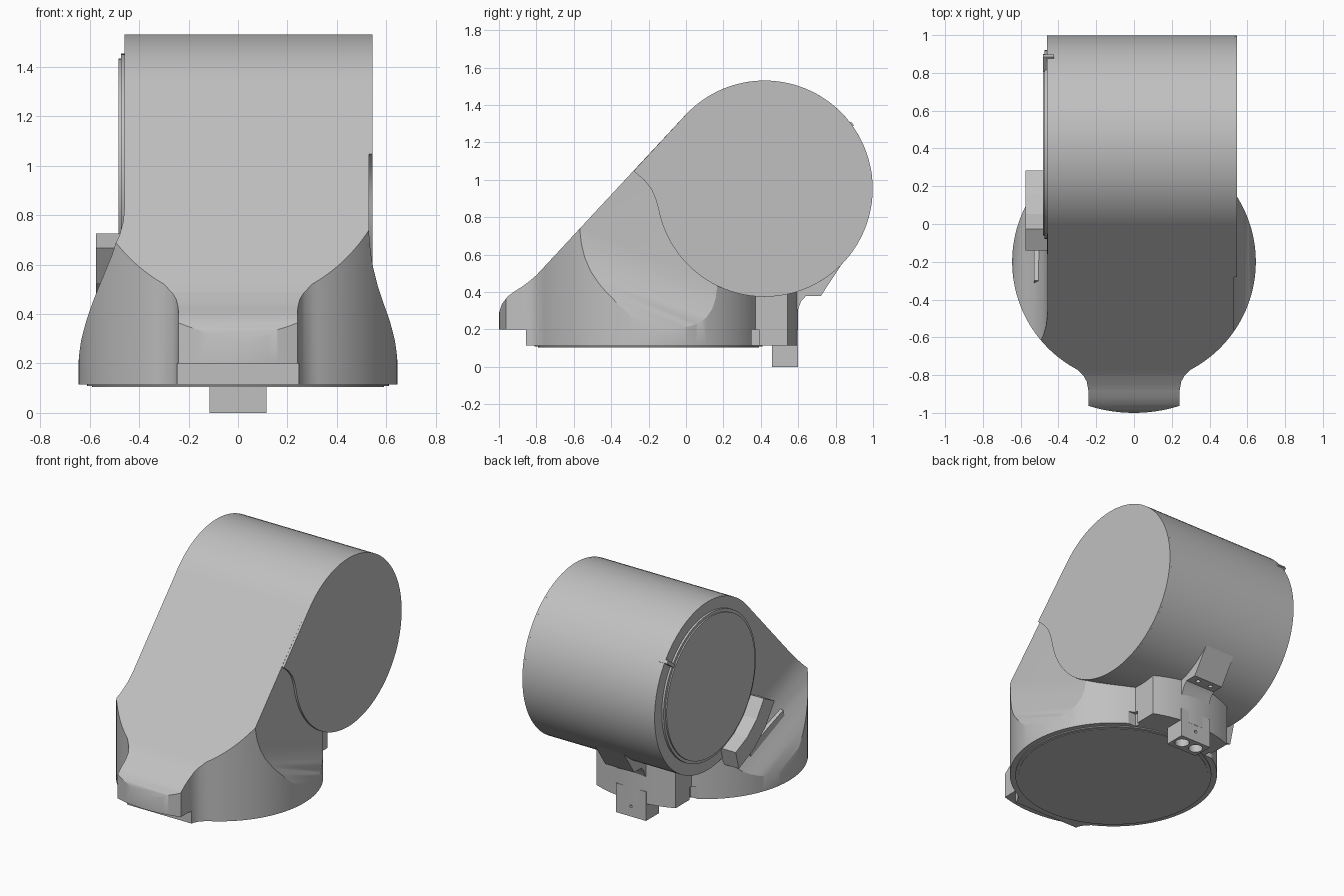
import bpy, bmesh
from math import sin, cos, pi, radians, sqrt, asin
from mathutils import Vector

old = bpy.data.objects.get("Cube")
if old:
    bpy.data.objects.remove(old)

grey = bpy.data.materials.new("plain_grey")
grey.use_nodes = True
grey.diffuse_color = (0.53, 0.53, 0.53, 1)
grey.node_tree.nodes["Principled BSDF"].inputs["Base Color"].default_value = (0.53, 0.53, 0.53, 1)

X, Y, Z = Vector((1, 0, 0)), Vector((0, 1, 0)), Vector((0, 0, 1))
DRUM_Y, DRUM_Z, DRUM_R = 0.42, 0.953, 0.578
BASE_Y, BASE_R, TAB_R = -0.2, 0.645, 0.8


def prism(name, pts, origin, u, v, depth):
    """Extrude the outline pts, drawn on the u and v axes, along depth."""
    bm = bmesh.new()
    face = bm.faces.new([bm.verts.new(origin + u * a + v * b) for a, b in pts])
    new = bmesh.ops.extrude_face_region(bm, geom=[face])["geom"]
    bmesh.ops.translate(bm, vec=depth, verts=[g for g in new if isinstance(g, bmesh.types.BMVert)])
    bmesh.ops.recalc_face_normals(bm, faces=bm.faces[:])
    mesh = bpy.data.meshes.new(name)
    bm.to_mesh(mesh)
    bm.free()
    mesh.materials.append(grey)
    ob = bpy.data.objects.new(name, mesh)
    bpy.context.collection.objects.link(ob)
    return ob


def side(name, pts, x0, x1):
    return prism(name, pts, X * x0, Y, Z, X * (x1 - x0))


def plan(name, pts, z0, z1):
    return prism(name, pts, Z * z0, X, Y, Z * (z1 - z0))


def box(name, x0, x1, y0, y1, z0, z1):
    return plan(name, [(x0, y0), (x1, y0), (x1, y1), (x0, y1)], z0, z1)


def arc(cx, cy, r, a0, a1, n):
    angles = [radians(a0 + (a1 - a0) * i / n) for i in range(n + 1)]
    return [(cx + r * cos(a), cy + r * sin(a)) for a in angles]


def circle(cx, cy, r, n=96):
    return arc(cx, cy, r, 0, 360, n)[:-1]


def boolean(target, tool, operation="DIFFERENCE"):
    mod = target.modifiers.new(operation.lower(), "BOOLEAN")
    mod.operation, mod.solver, mod.object = operation, "EXACT", tool
    bpy.context.view_layer.objects.active = target
    bpy.ops.object.modifier_apply(modifier=mod.name)
    bpy.data.objects.remove(tool)


def smooth(*objects):
    bpy.ops.object.select_all(action="DESELECT")
    for ob in objects:
        ob.select_set(True)
    bpy.context.view_layer.objects.active = objects[0]
    bpy.ops.object.shade_smooth_by_angle(angle=radians(28))


# Housing: round base with a front nub and a rear block
nub = asin(0.24 / TAB_R) * 180 / pi
block = asin(0.3 / TAB_R) * 180 / pi
fillet = [(0.242, -0.88), (0.25, -0.835), (0.266, -0.805)]
front_turn = asin(0.3 / BASE_R) * 180 / pi
outline = arc(0, BASE_Y, TAB_R, -90 - nub, -90 + nub, 12) + fillet
outline += arc(0, BASE_Y, BASE_R, -90 + front_turn, 90 - front_turn, 48)
outline += arc(0, BASE_Y, TAB_R, 90 - block, 90 + block, 12)
outline += arc(0, BASE_Y, BASE_R, 90 + front_turn, 270 - front_turn, 48)
outline += [(-x, y) for x, y in reversed(fillet)]
housing = plan("housing", outline, 0.115, 1.5)

# Side profile: rounded nub, sloping front, drum side left open
profile = [(-1.1, 0.05), (-1.1, 0.2), (-1.0, 0.29), (-0.985, 0.335), (-0.955, 0.375),
           (-0.915, 0.405), (-0.875, 0.43), (-0.835, 0.46), (-0.8, 0.49),
           (-0.005, 1.345), (0.42, 0.953), (0.7, 0.5), (0.7, 0.05)]
boolean(housing, side("profile_cutter", profile, -1, 1), "INTERSECT")

# Concave flares that narrow the base to the flat flanks
flares = {1: [(0.66, 0.1), (0.645, 0.12), (0.635, 0.165), (0.615, 0.21), (0.59, 0.255),
              (0.565, 0.31), (0.547, 0.37), (0.536, 0.43), (0.53, 0.5)],
          -1: [(0.66, 0.1), (0.645, 0.12), (0.635, 0.165), (0.61, 0.22), (0.58, 0.275),
               (0.545, 0.335), (0.51, 0.4), (0.48, 0.48), (0.464, 0.56), (0.459, 0.64)]}
for sign, pts in flares.items():
    loop = [(sign * a, b) for a, b in pts + [(pts[-1][0], 2.5), (1, 2.5), (1, 0.1)]]
    tilt = Vector((0, 1, -0.4))
    boolean(housing, prism("flare_cutter", loop, tilt * -1.2, X, Z, tilt * 2.4))

# Undercut below the nub and slots beside the rear block
boolean(housing, box("undercut", -0.4, 0.4, -1.1, -0.855, 0, 0.2))
for s in (-1, 1):
    boolean(housing, box("slot", s * 0.31 - 0.03, s * 0.31 + 0.03, 0.35, 0.39, 0, 0.2))

# Thin lip under the base
lip = plan("base_lip", circle(0, BASE_Y, 0.61), 0.108, 0.118)
plate = plan("base_plate", circle(0, BASE_Y, 0.59), 0.105, 0.112)

# Drum, with a raised cheek on its left end that runs out to the slope
drum = side("drum", circle(DRUM_Y, DRUM_Z, DRUM_R), -0.46, 0.531)
cheek_edge = [(-0.28, 1.047), (-0.225, 1.0), (-0.185, 0.95), (-0.163, 0.9)]
cheek = side("drum_cheek", arc(DRUM_Y, DRUM_Z, DRUM_R, -170, 137.4, 84) + cheek_edge, 0.53, 0.545)

# Round cover on the right end
cover_rim = side("cover_rim", circle(DRUM_Y, DRUM_Z, 0.5), -0.474, -0.45)
cover = side("cover", circle(DRUM_Y, DRUM_Z, 0.48), -0.483, -0.45)
a = radians(36.5)
radial, across = Vector((0, cos(a), sin(a))), Vector((0, -sin(a), cos(a)))
prism("cover_tab", [(0.49, -0.012), (0.585, -0.012), (0.585, 0.012), (0.49, 0.012)],
      Vector((-0.483, DRUM_Y, DRUM_Z)), radial, across, X * 0.06)

# Faceted clip hugging the cover, with a connector pad below it
clip = arc(DRUM_Y, DRUM_Z, 0.5, 207, 254, 3) + arc(DRUM_Y, DRUM_Z, 0.63, 254, 207, 3)
side("cable_clip", clip, -0.575, -0.455)
side("connector_pad", [(-0.3, 0.53), (-0.34, 0.39), (0.03, 0.27), (0.07, 0.4)], -0.53, -0.44)

# Rear rib beneath the drum, with two screw holes
rib = side("rear_rib", [(0.5, 0.45), (0.58, 0.28), (0.6, 0.31), (0.615, 0.35), (0.64, 0.378),
                        (0.72, 0.378), (0.84, 0.56), (0.7, 0.6)], -0.11, 0.11)
for s in (-1, 1):
    boolean(rib, plan("screw_hole", circle(s * 0.05, 0.68, 0.015, 16), 0.3, 0.4))

# Plug bracket under the rear block, with two sockets and a pin hole
bracket = box("plug_bracket", -0.115, 0.115, 0.46, 0.598, 0, 0.2)
for s in (-1, 1):
    boolean(bracket, plan("socket", circle(s * 0.055, 0.53, 0.045, 24), -0.05, 0.07))
boolean(bracket, prism("pin_hole", circle(0, 0.07, 0.01, 12), Y * 0.58, X, Z, Y * 0.1))

smooth(housing, lip, plate, drum, cheek, cover_rim, cover, rib, bracket)
